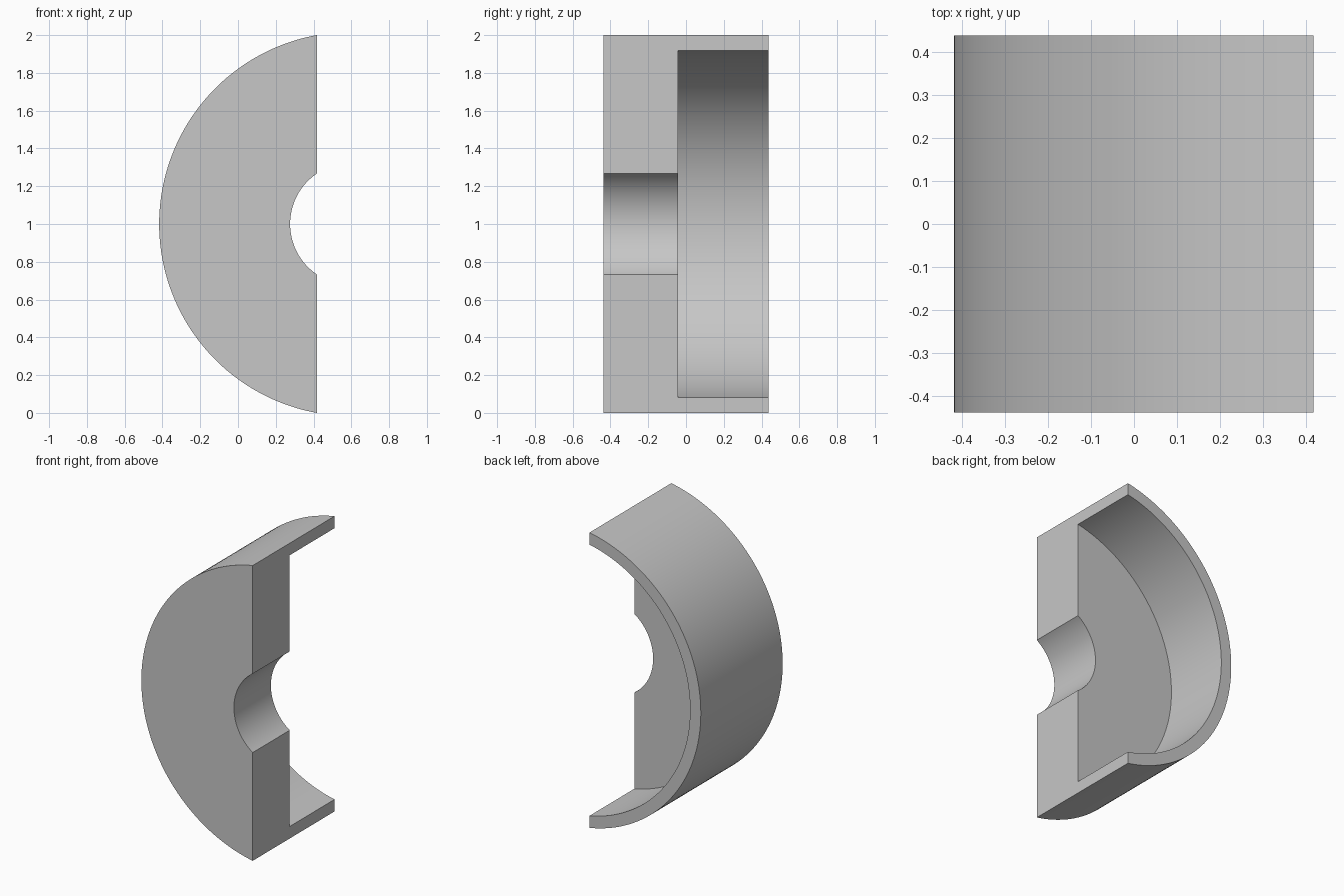
import bpy
import bmesh
from math import acos, cos, sin, pi

cube = bpy.data.objects.get("Cube")
if cube:
    bpy.data.objects.remove(cube, do_unlink=True)

AXIS_X, AXIS_Z = 0.599, 1.0   # axis of the round housing
CUT_X = 0.417                 # flat cutting plane
FRONT, FLOOR, BACK = -0.438, -0.042, 0.438
OUTER, INNER, BORE = 1.0165, 0.9365, 0.323
STEPS = 96

# Closed wall profile: (radius, y)
profile = [(OUTER, FRONT), (OUTER, BACK), (INNER, BACK),
           (INNER, FLOOR), (BORE, FLOOR), (BORE, FRONT)]

bm = bmesh.new()


def arc(radius, y):
    """Arc left of the cutting plane, from its lower to its upper end."""
    half = acos((AXIS_X - CUT_X) / radius)
    angles = [pi + half * (1 - 2 * i / STEPS) for i in range(STEPS + 1)]
    return [bm.verts.new((AXIS_X + radius * cos(a), y, AXIS_Z + radius * sin(a)))
            for a in angles]


# Sweep the profile around the axis and cap both cut ends
arcs = [arc(r, y) for r, y in profile]
for a, b in zip(arcs, arcs[1:] + arcs[:1]):
    for i in range(STEPS):
        bm.faces.new((a[i], a[i + 1], b[i + 1], b[i]))
for end in (0, -1):
    bm.faces.new([a[end] for a in arcs])
bmesh.ops.recalc_face_normals(bm, faces=bm.faces)

mesh = bpy.data.meshes.new("cup_section")
bm.to_mesh(mesh)
bm.free()
cup = bpy.data.objects.new("cup_section", mesh)
bpy.context.collection.objects.link(cup)

# Plain grey material
grey = bpy.data.materials.new("light_grey")
grey.use_nodes = True
colour = (0.57, 0.57, 0.57, 1.0)
grey.diffuse_color = colour
grey.node_tree.nodes["Principled BSDF"].inputs["Base Color"].default_value = colour
mesh.materials.append(grey)

# Smooth round walls with crisp edges
bpy.ops.object.select_all(action="DESELECT")
cup.select_set(True)
bpy.context.view_layer.objects.active = cup
bpy.ops.object.shade_smooth_by_angle(angle=pi / 6)
